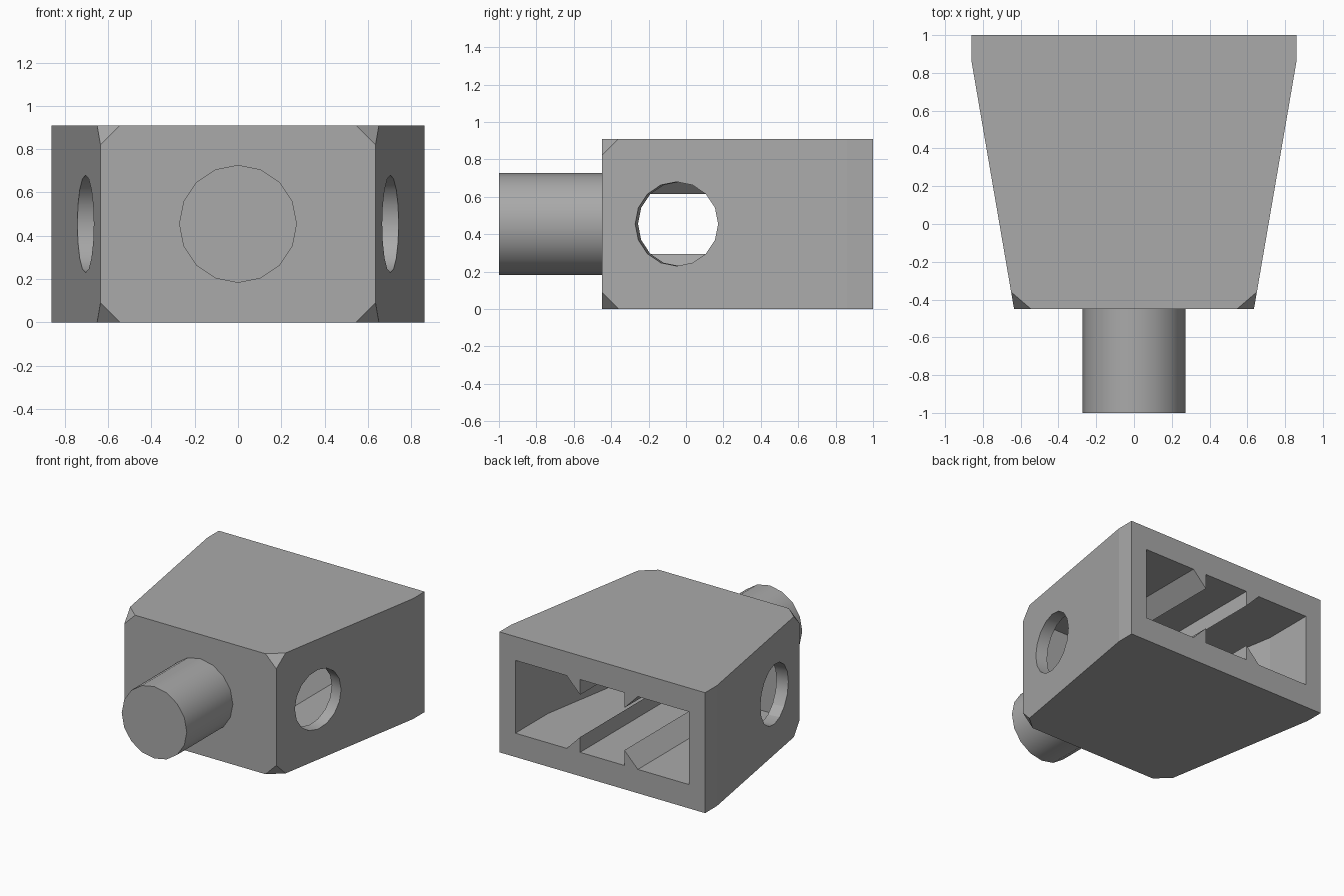
import bpy, bmesh, math
from mathutils import Matrix, Vector

cube = bpy.data.objects.get("Cube")
if cube:
    bpy.data.objects.remove(cube, do_unlink=True)

grey = bpy.data.materials.new("light grey")
grey.use_nodes = True
COLOUR = (0.4, 0.4, 0.4, 1)
grey.diffuse_color = COLOUR
grey.node_tree.nodes["Principled BSDF"].inputs["Base Color"].default_value = COLOUR

HEIGHT, MID = 0.91, 0.455
FRONT, BACK, BEND = -0.45, 1.0, 0.86
W_FRONT, W_BACK = 0.635, 0.86
SLOPE = (W_BACK - W_FRONT) / (BEND - FRONT)
WALL, CHAMFER = 0.18, 0.09


def add_object(name, bm):
    bmesh.ops.recalc_face_normals(bm, faces=bm.faces)
    mesh = bpy.data.meshes.new(name)
    bm.to_mesh(mesh)
    bm.free()
    mesh.materials.append(grey)
    obj = bpy.data.objects.new(name, mesh)
    bpy.context.collection.objects.link(obj)
    return obj


def hull(name, points):
    """Convex solid around the points, with flat areas merged."""
    bm = bmesh.new()
    for p in points:
        bm.verts.new(p)
    bmesh.ops.convex_hull(bm, input=bm.verts)
    bmesh.ops.dissolve_limit(bm, angle_limit=0.01, verts=bm.verts, edges=bm.edges)
    return add_object(name, bm)


def cylinder(name, radius, start, end):
    """Sixteen-sided cylinder between two points."""
    start, end = Vector(start), Vector(end)
    axis = (end - start).normalized()
    side = axis.cross(Vector((0, 0, 1))).normalized()
    turn = Matrix((side, axis.cross(side), axis)).transposed().to_4x4()
    bm = bmesh.new()
    bmesh.ops.create_cone(bm, cap_ends=True, segments=16, radius1=radius, radius2=radius,
                          depth=(end - start).length,
                          matrix=Matrix.Translation((start + end) / 2) @ turn)
    return add_object(name, bm)


def cut(target, cutter):
    cutter.hide_render = True
    mod = target.modifiers.new("cut", 'BOOLEAN')
    mod.operation, mod.solver, mod.object = 'DIFFERENCE', 'EXACT', cutter
    bpy.context.view_layer.objects.active = target
    bpy.ops.object.modifier_apply(modifier=mod.name)
    bpy.data.objects.remove(cutter, do_unlink=True)


# Tapered housing with the four front corners clipped
points = []
for s in (-1, 1):
    for top in (-1, 1):
        z = MID + top * MID
        points += [(s * W_BACK, BACK, z), (s * W_BACK, BEND, z),
                   (s * (W_FRONT - CHAMFER), FRONT, z),
                   (s * W_FRONT, FRONT, z - top * CHAMFER),
                   (s * (W_FRONT + CHAMFER * SLOPE), FRONT + CHAMFER, z)]
housing = hull("housing", points)

# Cavity open at the back, straight and then tapering with the side walls
inner, inner_front = 0.726, FRONT + WALL
inner_bend = 0.61
inner_narrow = inner - SLOPE * (inner_bend - inner_front)
cavity = hull("cavity_cutter", [(s * x, y, z) for s in (-1, 1) for z in (WALL, HEIGHT - WALL)
              for x, y in ((inner, BACK + 0.1), (inner, inner_bend), (inner_narrow, inner_front))])

# Wedge ribs along the floor and ceiling, left standing inside the cavity
for s in (-1, 1):
    for top in (-1, 1):
        profile = ((0.185, 0.16), (0.185, 0.4), (0.42, 0.4))
        rib = hull("rib_cutter", [(s * x, y, MID + top * h)
                                  for x, h in profile for y in (inner_front - 0.1, BACK + 0.2)])
        cut(cavity, rib)
cut(housing, cavity)

# Round holes square to the slanted side walls
for s in (-1, 1):
    centre = Vector((s * (W_FRONT + 0.4 * SLOPE), FRONT + 0.4, MID))
    normal = Vector((s, -SLOPE, 0)).normalized()
    cut(housing, cylinder("hole_cutter", 0.225, centre + normal * 0.1, centre - normal * 0.2))

# Front peg
peg = cylinder("peg", 0.272, (0, -1, MID), (0, FRONT, MID))

bpy.ops.object.select_all(action='DESELECT')
for obj in (housing, peg):
    obj.select_set(True)
    bpy.context.view_layer.objects.active = obj
bpy.ops.object.shade_smooth_by_angle(angle=math.radians(30))
# Keep the housing's broad faces flat; only the hole walls are smooth
for poly in housing.data.polygons:
    if len(poly.vertices) != 4 or poly.area > 0.03:
        poly.use_smooth = False
